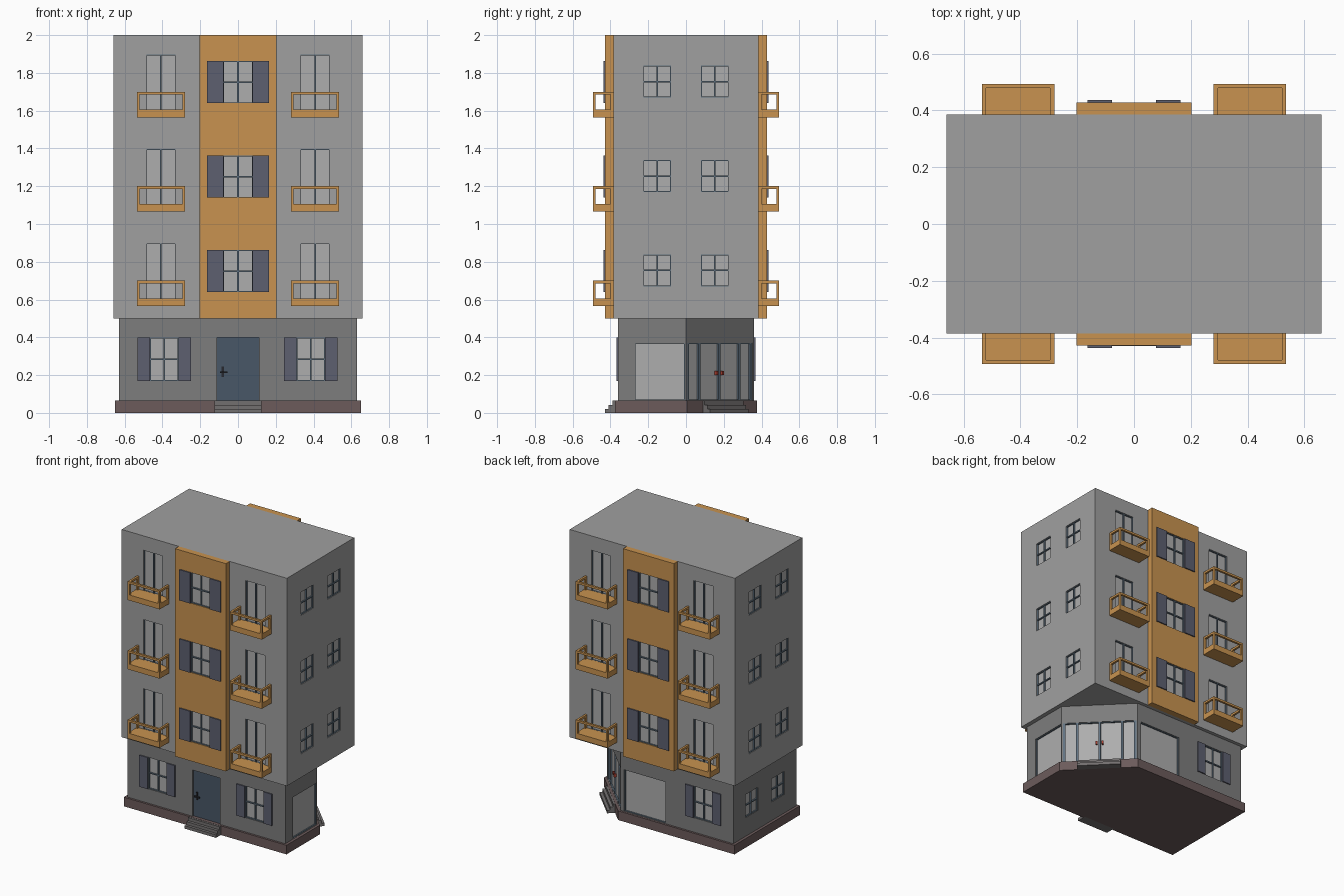
import bpy, bmesh
from math import radians
from mathutils import Matrix

if "Cube" in bpy.data.objects:
    bpy.data.objects.remove(bpy.data.objects["Cube"])

COLORS = {
    "orange": (0.577, 0.29, 0.08), "slate": (0.11, 0.115, 0.16), "door_blue": (0.065, 0.095, 0.135),
    "stone": (0.15, 0.105, 0.105), "wall_grey": (0.35, 0.35, 0.35), "ground_grey": (0.205, 0.205, 0.205),
    "step_grey": (0.17, 0.16, 0.16), "glass": (0.42, 0.42, 0.42), "frame": (0.12, 0.17, 0.22),
    "black": (0.02, 0.022, 0.028), "red": (0.42, 0.05, 0.03),
}
mats = {}
for n, c in COLORS.items():
    mats[n] = bpy.data.materials.new(n)
    mats[n].diffuse_color = (*c, 1)

parts = {}  # part name -> (bmesh, material name)


def part(name, mat=None):
    return parts.setdefault(name, (bmesh.new(), mat))[0]


def box(name, mat, M, x0, x1, y0, y1, z0, z1):
    T = Matrix.Translation(((x0 + x1) / 2, (y0 + y1) / 2, (z0 + z1) / 2))
    S = Matrix.Diagonal((x1 - x0, y1 - y0, z1 - z0, 1))
    bmesh.ops.create_cube(part(name, mat), size=1, matrix=M @ T @ S)


def prism(name, mat, outline, z0, z1):
    bm = part(name, mat)
    face = bm.faces.new([bm.verts.new((x, y, z0)) for x, y in outline])
    ext = bmesh.ops.extrude_face_region(bm, geom=[face])
    up = [v for v in ext["geom"] if isinstance(v, bmesh.types.BMVert)]
    bmesh.ops.translate(bm, verts=up, vec=(0, 0, z1 - z0))
    bmesh.ops.recalc_face_normals(bm, faces=bm.faces)


def wall(x, y, angle):
    """Wall frame: local x runs along the wall, local -y points outward."""
    return Matrix.Translation((x, y, 0)) @ Matrix.Rotation(radians(angle), 4, 'Z')


def window(M, cx, w, z0, z1, vbars=(0,), hbars=(), depth=0.018, shutter=0, bar=0.004):
    a, b, e = cx - w / 2, cx + w / 2, 0.002
    box("cutter", None, M, a, b, -0.05, depth, z0, z1)
    box("window_glass", "glass", M, a, b, depth - 0.004, depth + 0.004, z0, z1)
    # slim edge frame, then the glazing bars
    uprights = [(a + e, e), (b - e, e)] + [(cx + v, bar) for v in vbars]
    rails = [(z0 + e, e), (z1 - e, e)] + [(z0 + (z1 - z0) * h, bar) for h in hbars]
    for u, t in uprights:
        box("window_frames", "frame", M, u - t, u + t, 0.004, depth, z0, z1)
    for z, t in rails:
        box("window_frames", "frame", M, a, b, 0.005, depth, z - t, z + t)
    if shutter:
        for s0, s1 in ((a - shutter, a), (b, b + shutter)):
            box("shutters", "slate", M, s0, s1, -0.008, 0.003, z0, z1)


def steps(name, mat, M, half, y_back):
    for i in range(3):
        box(name, mat, M, -half, half, -0.07 + i * 0.02, y_back, i * 0.0215, (i + 1) * 0.0215)


def balcony(M, cx, z):
    a, b, y, t = cx - 0.128, cx + 0.128, -0.108, 0.015
    rail0, rail1 = z + 0.12, z + 0.135
    box("balconies", "orange", M, a, b, y, 0.002, z, z + 0.04)
    for u in (a, b - t):
        for v in (y, -t):
            box("balconies", "orange", M, u, u + t, v, v + t, z + 0.038, rail0)
        box("balconies", "orange", M, u, u + t, y, 0, rail0, rail1)
    box("balconies", "orange", M, a + t, b - t, y, y + t, rail0, rail1)


I = Matrix.Identity(4)

# Main masses; the ground floor has a cut corner at back right
box("upper_walls", "wall_grey", I, -0.66, 0.66, -0.385, 0.385, 0.5, 2.0)
prism("ground_walls", "ground_grey",
      [(-0.63, -0.36), (0.63, -0.36), (0.63, 0), (0.27, 0.36), (-0.63, 0.36)], 0.05, 0.5)
prism("plinth", "stone",
      [(-0.65, -0.375), (0.65, -0.375), (0.65, 0.005), (0.28, 0.375), (-0.65, 0.375)], 0, 0.066)

# Front and back of the upper storeys
for angle, sy in ((0, -1), (180, 1)):
    face = wall(0, sy * 0.385, angle)
    panel = wall(0, sy * 0.428, angle)
    box("orange_panels", "orange", panel, -0.203, 0.203, 0, 0.044, 0.5, 2.0)
    for k in range(3):
        z = 0.5 * k
        window(panel, 0, 0.155, z + 0.64, z + 0.862, hbars=(0.5,), shutter=0.087)
        for cx in (-0.408, 0.408):
            window(face, cx, 0.155, z + 0.6, z + 0.897)
            balcony(face, cx, z + 0.565)

# Sides of the upper storeys
for angle, sx in ((90, 1), (-90, -1)):
    for k in range(3):
        for cx in (-0.153, 0.153):
            window(wall(sx * 0.66, 0, angle), cx, 0.145, 0.5 * k + 0.67, 0.5 * k + 0.838, hbars=(0.5,))

# Ground floor windows
front, back = wall(0, -0.36, 0), wall(0, 0.36, 180)
right, left = wall(0.63, 0, 90), wall(-0.63, 0, -90)
for M, cx in ((front, -0.39), (front, 0.385), (back, 0.39)):
    window(M, cx, 0.15, 0.17, 0.398, hbars=(0.5,), shutter=0.067)
for cx in (-0.15, 0.15):
    window(left, cx, 0.145, 0.2, 0.367, hbars=(0.5,))
window(right, -0.138, 0.265, 0.068, 0.368, vbars=())   # shop windows
window(back, -0.077, 0.33, 0.068, 0.368, vbars=())

# Front door with handle and steps
box("cutter", None, front, -0.11, 0.11, -0.05, 0.015, 0.066, 0.4)
box("front_door", "door_blue", front, -0.11, 0.11, 0.01, 0.02, 0.066, 0.4)
box("door_handle", "black", front, -0.088, -0.074, 0.004, 0.012, 0.19, 0.245)
box("door_handle", "black", front, -0.095, -0.055, -0.006, 0.004, 0.21, 0.22)
steps("front_steps", "step_grey", front, 0.125, 0.0)

# Corner shop entrance on the cut corner
corner = wall(0.45, 0.18, 135)
window(corner, 0, 0.49, 0.068, 0.37, vbars=(-0.236, -0.15, 0, 0.15, 0.236), bar=0.007)
for u in (-0.02, 0.02):
    box("shop_door_handles", "red", corner, u - 0.006, u + 0.006, -0.004, 0.016, 0.2, 0.222)
steps("corner_steps", "step_grey", corner, 0.145, 0.0)

# Turn the collected parts into objects
objs = {}
for name, (bm, mat) in parts.items():
    me = bpy.data.meshes.new(name)
    bm.to_mesh(me)
    bm.free()
    if mat:
        me.materials.append(mats[mat])
    objs[name] = bpy.data.objects.new(name, me)
    bpy.context.collection.objects.link(objs[name])

# Carve the window and door recesses
cutter = objs["cutter"]
cutter.hide_render = True
for name in ("upper_walls", "ground_walls", "orange_panels"):
    o = objs[name]
    mod = o.modifiers.new("recesses", 'BOOLEAN')
    mod.object, mod.operation, mod.solver = cutter, 'DIFFERENCE', 'EXACT'
    mod.use_self = True
    mod.material_mode = 'INDEX'
    bpy.context.view_layer.objects.active = o
    bpy.ops.object.modifier_apply(modifier=mod.name)
bpy.data.objects.remove(cutter)

for m in bpy.data.materials:
    if m.users and not m.is_grease_pencil:
        m.use_nodes = True
        m.node_tree.nodes["Principled BSDF"].inputs["Base Color"].default_value = m.diffuse_color
